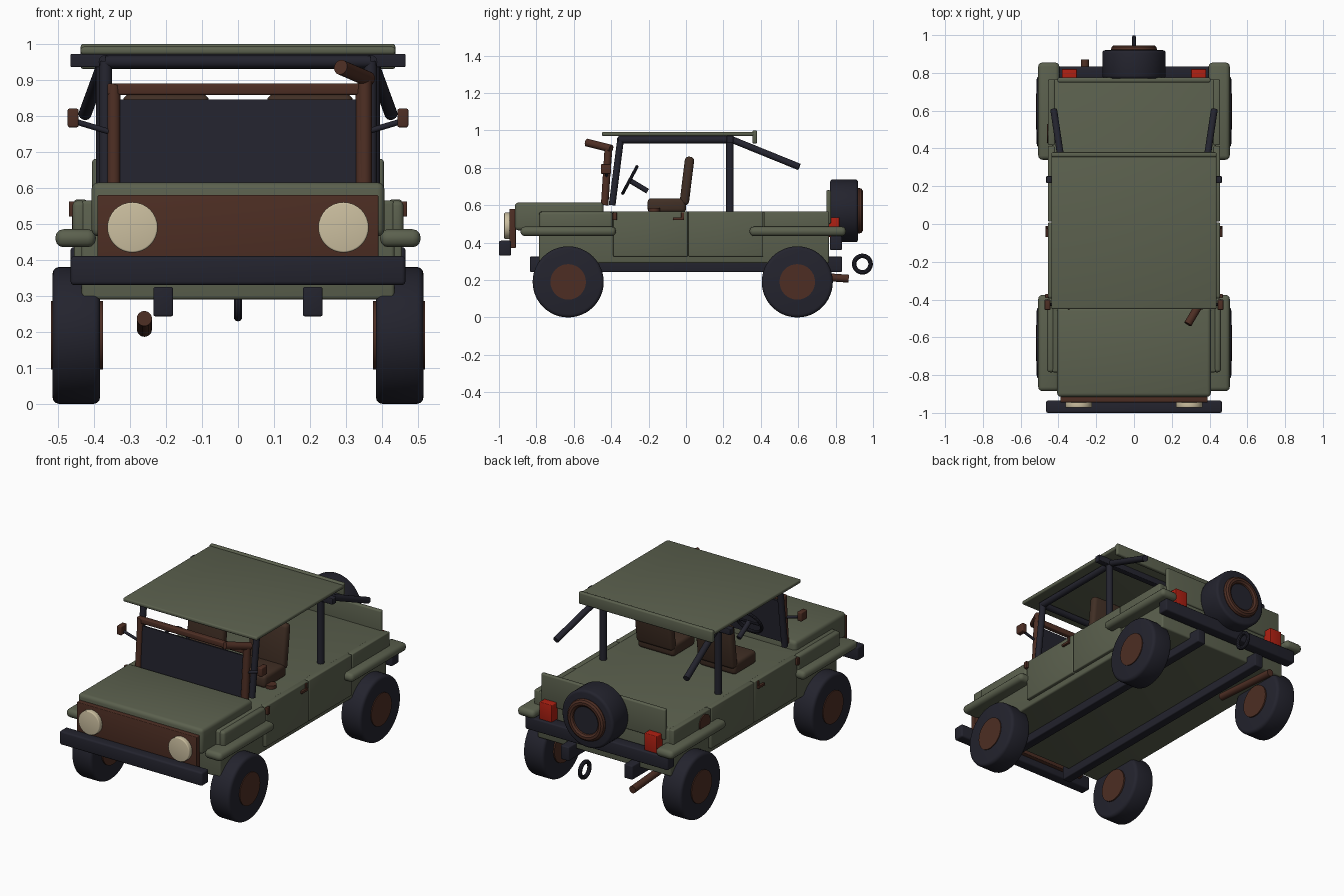
import bpy, bmesh, math
from mathutils import Vector, Matrix

if "Cube" in bpy.data.objects:
    bpy.data.objects.remove(bpy.data.objects["Cube"])


def material(name, rgb):
    m = bpy.data.materials.new(name)
    m.diffuse_color = (*rgb, 1)
    m.use_nodes = True
    m.node_tree.nodes["Principled BSDF"].inputs["Base Color"].default_value = m.diffuse_color
    return m


OLIVE = material("olive_paint", (0.105, 0.118, 0.076))
DARK = material("dark_rubber", (0.017, 0.017, 0.027))
BROWN = material("rust_brown", (0.074, 0.027, 0.017))
SEAT = material("seat_brown", (0.052, 0.028, 0.018))
CREAM = material("lamp_cream", (0.60, 0.52, 0.35))
RED = material("lamp_red", (0.42, 0.014, 0.006))


def finish(name, bm, mat):
    me = bpy.data.meshes.new(name)
    bmesh.ops.recalc_face_normals(bm, faces=bm.faces[:])
    bm.to_mesh(me)
    bm.free()
    me.materials.append(mat)
    ob = bpy.data.objects.new(name, me)
    bpy.context.collection.objects.link(ob)
    bpy.ops.object.select_all(action='DESELECT')
    ob.select_set(True)
    bpy.context.view_layer.objects.active = ob
    bpy.ops.object.shade_smooth_by_angle(angle=math.radians(35))
    return ob


def box(name, mat, x, y, z, bevel=0.006, tilt=0.0):
    """Rounded box from (min, max) ranges, leaned about x through its centre."""
    bm = bmesh.new()
    bmesh.ops.create_cube(bm, size=1)
    size = [r[1] - r[0] for r in (x, y, z)]
    bmesh.ops.scale(bm, vec=size, verts=bm.verts[:])
    if bevel:
        bmesh.ops.bevel(bm, geom=bm.edges[:], offset=bevel, segments=3,
                        profile=0.5, affect='EDGES')
    mid = Vector([(r[0] + r[1]) / 2 for r in (x, y, z)])
    bm.transform(Matrix.Translation(mid) @ Matrix.Rotation(tilt, 4, 'X'))
    return finish(name, bm, mat)


def rod(name, mat, a, b, r, sides=20, bevel=0.0):
    """Cylinder between two points, optionally with rounded rims."""
    a, b = Vector(a), Vector(b)
    bm = bmesh.new()
    bmesh.ops.create_cone(bm, cap_ends=True, segments=sides, radius1=r,
                          radius2=r, depth=(b - a).length)
    if bevel:
        rims = [e for e in bm.edges if abs(e.verts[0].co.z - e.verts[1].co.z) < 1e-5]
        bmesh.ops.bevel(bm, geom=rims, offset=bevel, segments=3, profile=0.5,
                        affect='EDGES')
    rot = (b - a).to_track_quat('Z', 'Y').to_matrix().to_4x4()
    bm.transform(Matrix.Translation((a + b) / 2) @ rot)
    return finish(name, bm, mat)


def ring(name, mat, centre, axis, major, minor, n=36, m=10):
    """Torus swept around an axis."""
    bm = bmesh.new()
    loops = []
    for i in range(n):
        t = 2 * math.pi * i / n
        loops.append([])
        for j in range(m):
            u = 2 * math.pi * j / m
            d = major + minor * math.cos(u)
            loops[-1].append(bm.verts.new((d * math.cos(t), d * math.sin(t),
                                           minor * math.sin(u))))
    for i in range(n):
        p, q = loops[i], loops[(i + 1) % n]
        for j in range(m):
            k = (j + 1) % m
            bm.faces.new((p[j], q[j], q[k], p[k]))
    rot = Vector(axis).to_track_quat('Z', 'Y').to_matrix().to_4x4()
    bm.transform(Matrix.Translation(centre) @ rot)
    return finish(name, bm, mat)


def span(s, a, b):
    """Mirror an x range to side s."""
    return (min(s * a, s * b), max(s * a, s * b))


# Body tub, hood, tailgate
box("body_tub", OLIVE, (-0.435, 0.435), (-0.785, 0.765), (0.29, 0.565), 0.01)
box("hood", OLIVE, (-0.407, 0.407), (-0.915, -0.44), (0.465, 0.615), 0.02)
box("tailgate", OLIVE, (-0.405, 0.405), (0.75, 0.775), (0.5, 0.68), 0.008)

# Grille, bumpers
box("grille", BROWN, (-0.39, 0.39), (-0.945, -0.91), (0.37, 0.58), 0.004)
box("front_bumper", DARK, (-0.465, 0.465), (-1.0, -0.935), (0.33, 0.41), 0.01)
box("rear_bumper", DARK, (-0.465, 0.465), (0.77, 0.835), (0.36, 0.435), 0.008)

for s in (-1, 1):
    # Side panels and doors
    box("front_side_panel", OLIVE, span(s, 0.42, 0.46), (-0.785, -0.392), (0.45, 0.565), 0.015)
    box("front_door", OLIVE, span(s, 0.42, 0.455), (-0.389, 0.009), (0.325, 0.567), 0.006)
    box("rear_door", OLIVE, span(s, 0.42, 0.455), (0.013, 0.413), (0.325, 0.567), 0.006)
    box("rear_side_panel", OLIVE, span(s, 0.42, 0.455), (0.417, 0.765), (0.45, 0.567), 0.006)
    # Fender flares
    box("front_fender", OLIVE, span(s, 0.395, 0.507), (-0.885, -0.375), (0.435, 0.485), 0.022)
    box("rear_fender", OLIVE, span(s, 0.395, 0.507), (0.34, 0.855), (0.435, 0.485), 0.022)
    # Hinges and handles
    box("door_hinge", BROWN, span(s, 0.45, 0.47), (-0.392, -0.37), (0.52, 0.562), 0.003)
    box("door_handle", BROWN, span(s, 0.45, 0.468), (-0.07, -0.01), (0.52, 0.535), 0.003)
    box("handle_base", BROWN, span(s, 0.45, 0.462), (-0.026, -0.01), (0.52, 0.562), 0.003)
    # Chassis rail
    box("chassis_rail", DARK, span(s, 0.18, 0.235), (-0.835, 0.835), (0.243, 0.325), 0.006)
    # Wheels
    for name, y in (("front", -0.63), ("rear", 0.595)):
        rod(name + "_tyre", DARK, (s * 0.383, y, 0.19), (s * 0.515, y, 0.19), 0.19, 48, 0.018)
        rod(name + "_hub", BROWN, (s * 0.375, y, 0.19), (s * 0.52, y, 0.19), 0.095, 32)
    # Lamps
    rod("headlight", CREAM, (s * 0.293, -0.94, 0.49), (s * 0.293, -0.972, 0.49), 0.07, 32, 0.005)
    box("tail_light", RED, span(s, 0.302, 0.382), (0.755, 0.82), (0.43, 0.535), 0.004)
    # Windscreen posts and mirrors
    rod("windscreen_post", BROWN, (s * 0.345, -0.435, 0.6), (s * 0.345, -0.413, 0.885), 0.018)
    rod("mirror_arm", DARK, (s * 0.355, -0.425, 0.755), (s * 0.455, -0.425, 0.785), 0.008, 12)
    box("mirror", BROWN, span(s, 0.443, 0.473), (-0.455, -0.4), (0.768, 0.82), 0.005)
    # Roll cage
    rod("cage_front_post", DARK, (s * 0.368, -0.395, 0.6), (s * 0.368, -0.35, 0.95), 0.018)
    rod("cage_side_rail", DARK, (s * 0.368, -0.36, 0.95), (s * 0.368, 0.24, 0.95), 0.019)
    rod("cage_rear_post", DARK, (s * 0.375, 0.235, 0.55), (s * 0.375, 0.235, 0.955), 0.02)
    rod("cage_rear_brace", DARK, (s * 0.37, 0.235, 0.955), (s * 0.425, 0.605, 0.805), 0.018)
    # Seats
    xs = span(s, 0.08, 0.32)
    box("seat_cushion", SEAT, xs, (-0.205, 0.0), (0.56, 0.637), 0.02)
    box("seat_back", SEAT, xs, (-0.02, 0.03), (0.6, 0.86), 0.02, math.radians(-7))

# Windscreen glass and top bar
box("windscreen_glass", DARK, (-0.335, 0.335), (-0.43, -0.42), (0.6, 0.845), 0.0, math.radians(-4))
box("windscreen_top_bar", BROWN, (-0.363, 0.363), (-0.428, -0.396), (0.858, 0.89), 0.006)

# Snorkel
rod("snorkel_pipe", BROWN, (0.352, -0.435, 0.6), (0.352, -0.415, 0.91), 0.02)
rod("snorkel_head", BROWN, (0.362, -0.40, 0.902), (0.285, -0.53, 0.935), 0.021)

# Roof canopy and cross bars
box("cage_cross_bar", DARK, (-0.465, 0.465), (0.217, 0.253), (0.935, 0.972), 0.004)
rod("cage_front_bar", DARK, (-0.368, -0.352, 0.95), (0.368, -0.352, 0.95), 0.018)
box("roof", OLIVE, (-0.437, 0.437), (-0.45, 0.37), (0.97, 0.992), 0.008)
box("roof_rear_lip", OLIVE, (-0.437, 0.437), (0.355, 0.38), (0.93, 1.0), 0.008)

# Steering wheel and column
ring("steering_wheel", DARK, (-0.2, -0.3, 0.735), (0, 0.88, -0.47), 0.08, 0.009)
rod("steering_column", DARK, (-0.2, -0.3, 0.732), (-0.2, -0.205, 0.675), 0.014, 14)
rod("steering_spoke", DARK, (-0.28, -0.3, 0.735), (-0.12, -0.3, 0.735), 0.007, 10)

# Spare wheel
rod("spare_tyre", DARK, (0, 0.77, 0.57), (0, 0.92, 0.57), 0.168, 48, 0.015)
ring("spare_rim", BROWN, (0, 0.925, 0.57), (0, 1, 0), 0.1, 0.022, 40)
rod("spare_centre", DARK, (0, 0.9, 0.57), (0, 0.93, 0.57), 0.085, 32)

# Exhaust, tow ring, filler caps
rod("exhaust_pipe", BROWN, (-0.26, 0.45, 0.237), (-0.26, 0.87, 0.207), 0.021)
ring("tow_ring", DARK, (0, 0.943, 0.285), (1, 0, 0), 0.044, 0.012)
rod("deck_cap", BROWN, (0.335, -0.17, 0.56), (0.335, -0.17, 0.585), 0.03, 24)
rod("fuel_cap", BROWN, (-0.44, 0.48, 0.505), (-0.461, 0.48, 0.505), 0.05, 28)
